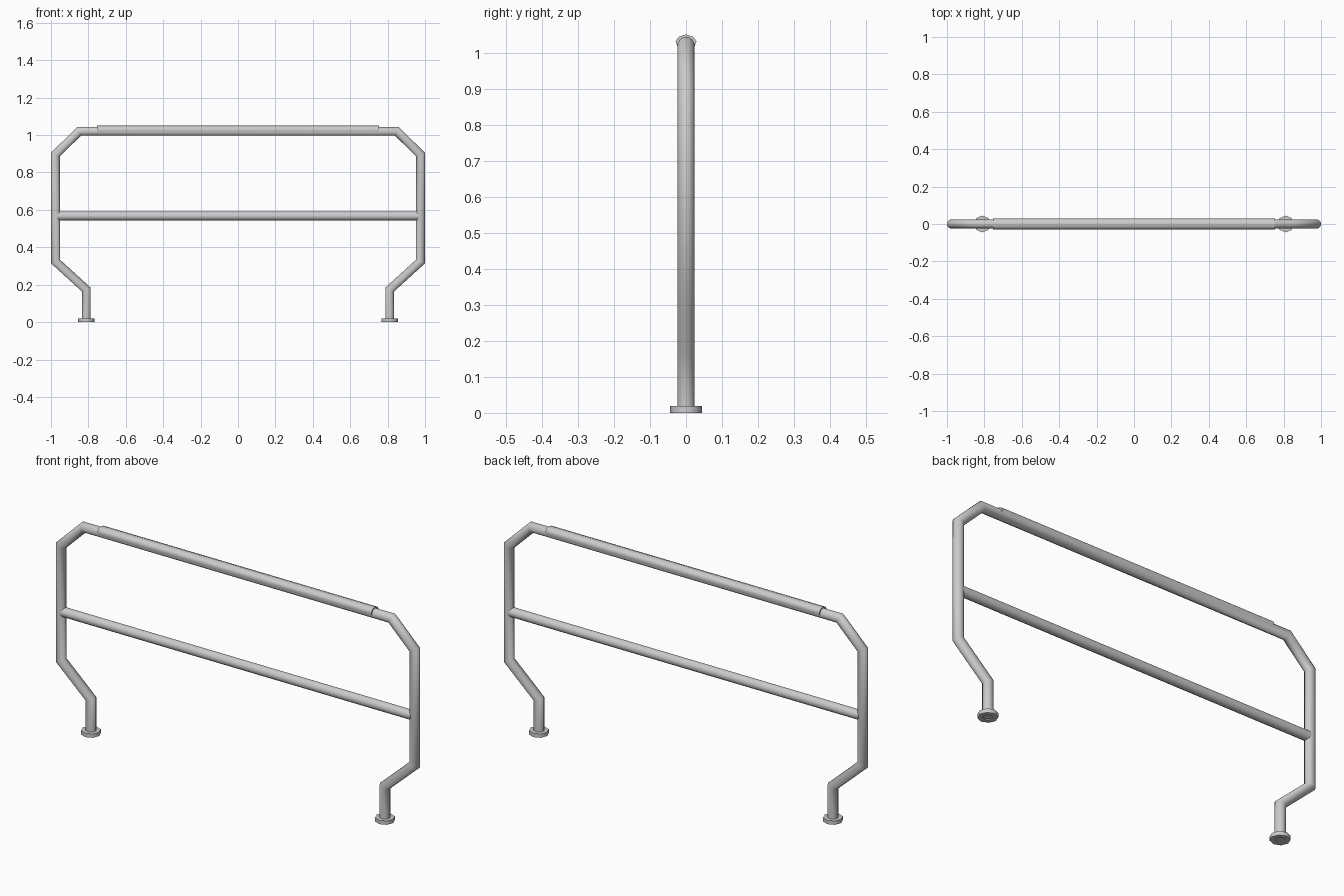
import bpy, bmesh
from math import sin, cos, pi, radians
from mathutils import Vector

if "Cube" in bpy.data.objects:
    bpy.data.objects.remove(bpy.data.objects["Cube"])

SIDES = 12
R = 0.0242
TOP_Z = 1.02


def finish(name, bm, angle=60):
    bmesh.ops.recalc_face_normals(bm, faces=bm.faces)
    me = bpy.data.meshes.new(name)
    bm.to_mesh(me)
    bm.free()
    ob = bpy.data.objects.new(name, me)
    bpy.context.collection.objects.link(ob)
    bpy.ops.object.select_all(action='DESELECT')
    ob.select_set(True)
    bpy.context.view_layer.objects.active = ob
    bpy.ops.object.shade_smooth_by_angle(angle=radians(angle))
    return ob


def skin(bm, rings, caps=True):
    n = len(rings[0])
    for a, b in zip(rings, rings[1:]):
        for i in range(n):
            j = (i + 1) % n
            bm.faces.new((a[i], a[j], b[j], b[i]))
    if caps:
        bm.faces.new(rings[0])
        bm.faces.new(rings[-1])


def tube(name, path, r):
    # round section swept along an x-z path with mitred corners
    pts = [Vector((x, 0, z)) for x, z in path]
    bm = bmesh.new()
    rings = []
    for k, p in enumerate(pts):
        d_in = (p - pts[k - 1]).normalized() if k else (pts[1] - p).normalized()
        d_out = (pts[k + 1] - p).normalized() if k < len(pts) - 1 else d_in
        t = (d_in + d_out).normalized()
        side = Vector((-t.z, 0, t.x)) / t.dot(d_in)
        rings.append([bm.verts.new(p + side * r * cos(a) + Vector((0, r * sin(a), 0)))
                      for a in ((i + 0.5) * 2 * pi / SIDES for i in range(SIDES))])
    skin(bm, rings)
    return finish(name, bm)


# Bent outer frame, left half mirrored to the right
half = [(-0.811, 0.004), (-0.811, 0.174), (-0.976, 0.324),
        (-0.976, 0.896), (-0.849, TOP_Z)]
tube("outer_frame", half + [(-x, z) for x, z in reversed(half)], R)

# Horizontal middle rail
tube("middle_rail", [(-0.965, 0.567), (0.965, 0.567)], R * 0.99)

# Grip sleeve sitting over the top of the upper rail
prof = [(0.022, 1.013), (0.029, 1.032), (0.0205, 1.044), (0, 1.051)]
prof += [(-y, z) for y, z in reversed(prof[:-1])]
bm = bmesh.new()
skin(bm, [[bm.verts.new((x, y, z)) for y, z in prof] for x in (-0.755, 0.755)])
finish("grip_sleeve", bm)

# Foot flanges: octagonal rings around the leg ends
for side, x in (("left", -0.811), ("right", 0.811)):
    bm = bmesh.new()
    section = [(0.022, 0), (0.045, 0), (0.045, 0.019), (0.022, 0.019)]
    rings = [[bm.verts.new((x + r * cos(i * pi / 4), r * sin(i * pi / 4), z))
              for i in range(8)] for r, z in section]
    skin(bm, rings + rings[:1], caps=False)
    finish(side + "_foot_flange", bm)
